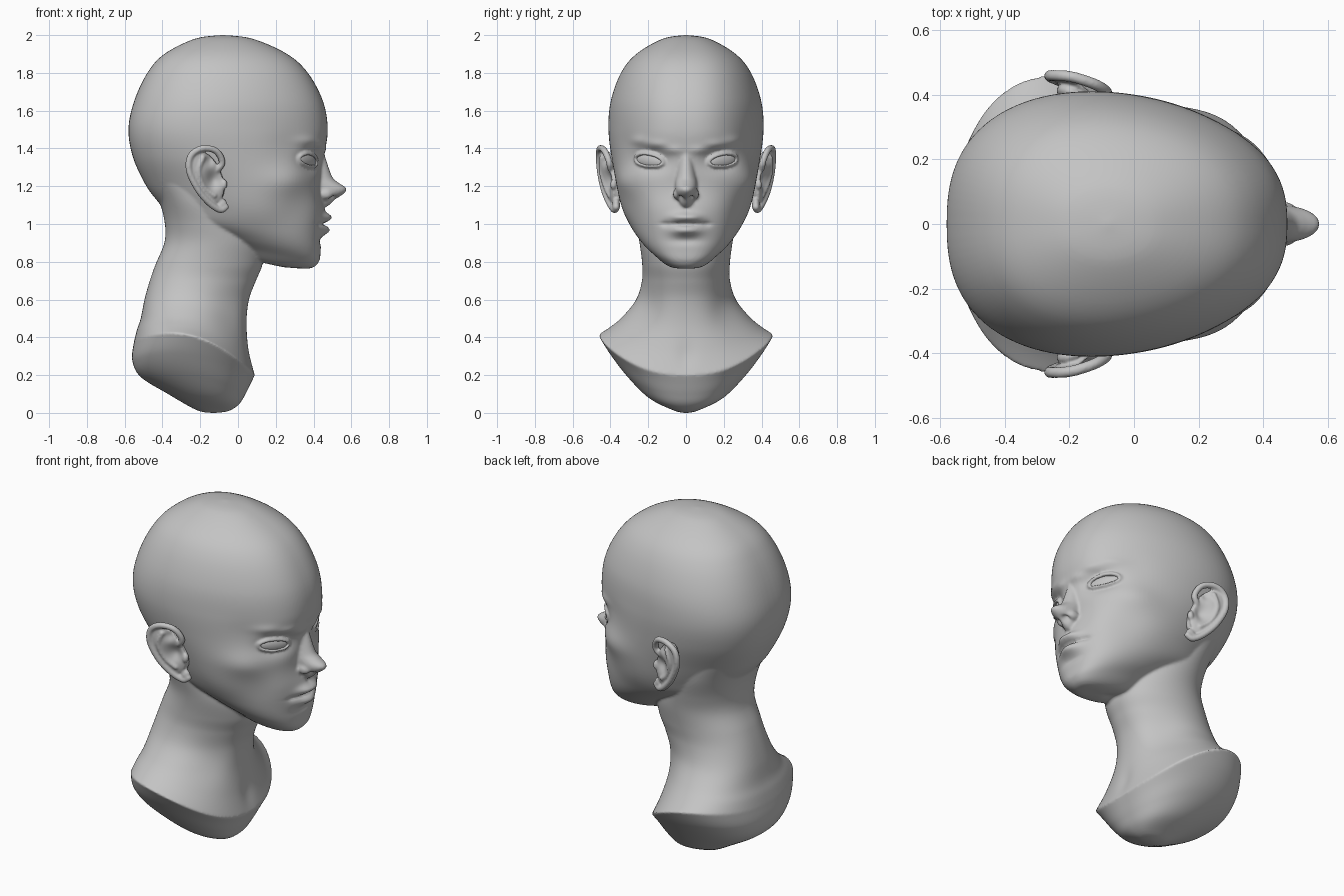
import bpy, bmesh, math
from mathutils import Vector, Matrix

cube = bpy.data.objects.get("Cube")
if cube:
    bpy.data.objects.remove(cube)

clay = bpy.data.materials.new("grey clay")
clay.use_nodes = True
clay.diffuse_color = (0.55, 0.55, 0.55, 1)
clay.node_tree.nodes["Principled BSDF"].inputs["Base Color"].default_value = (0.55, 0.55, 0.55, 1)


def spline(keys, steps):
    """Smooth curve through tuples of any length."""
    out = []
    last = len(keys) - 1
    for i in range(last):
        a, b, c, d = (keys[max(0, min(last, i + j))] for j in (-1, 0, 1, 2))
        for s in range(steps):
            t = s / steps
            out.append([q + t * (r - p) / 2 + t * t * (p - 2.5 * q + 2 * r - e / 2)
                        + t ** 3 * (1.5 * (q - r) + (e - p) / 2)
                        for p, q, r, e in zip(a, b, c, d)])
    return out + [list(keys[-1])]


def loft(bm, rings, n=112, power=0.9):
    """Skin rings of: z front, z side, z back, x front, x back, half width, front fullness."""
    rows = []
    for zf, zs, zb, xf, xb, w, k in rings:
        row = []
        for i in range(n):
            a = math.tau * i / n
            c, s = math.cos(a), math.sin(a)
            y = math.copysign(abs(s) ** power, s) * w * (1 + k * c)
            z = zs + (zf - zb) / 2 * c + ((zf + zb) / 2 - zs) * c * c
            row.append(bm.verts.new(((xf + xb) / 2 + (xf - xb) / 2 * c, y, z)))
        rows.append(row)
    for lo, hi in zip(rows, rows[1:]):
        for i in range(n):
            j = (i + 1) % n
            bm.faces.new((lo[i], lo[j], hi[j], hi[i]))
    bm.faces.new(rows[0])
    bm.faces.new(rows[-1])


def blob(bm, centre, axes, side=1, detail=3):
    """Ellipsoid from a centre and three half-axis vectors, mirrored by side."""
    m = Matrix([Vector(a) for a in axes]).transposed().to_4x4()
    m.translation = Vector(centre)
    m = Matrix.Diagonal((1, side, 1, 1)) @ m
    bmesh.ops.create_icosphere(bm, subdivisions=detail, radius=1, matrix=m)


def ball(bm, centre, radii, side=1, detail=2):
    blob(bm, centre, Matrix.Diagonal(radii), side, detail)


def bead(bm, path, radius, side, steps=12):
    """A roll of clay along a path."""
    for p in spline(path, steps):
        ball(bm, p, (radius,) * 3, side)


def brush(verts, strokes):
    """Soft push strokes: centre, radii, push; those off the middle are mirrored."""
    full = []
    for c, r, p in strokes:
        full.append((c, r, p))
        if c[1]:
            full.append(((c[0], -c[1], c[2]), r, (p[0], -p[1], p[2])))
    for v in verts:
        x, y, z = v.co
        move = Vector()
        for c, r, p in full:
            dz = ((z - c[2]) / r[2]) ** 2
            if dz < 6:
                d = dz + ((x - c[0]) / r[0]) ** 2 + ((y - c[1]) / r[1]) ** 2
                if d < 6:
                    move += Vector(p) * math.exp(-d)
        v.co += move


def finish(name, bm, voxel=0, strokes=(), smooth=4):
    """Fuse the clay, sculpt the fine strokes and add it to the scene."""
    bmesh.ops.recalc_face_normals(bm, faces=bm.faces)
    mesh = bpy.data.meshes.new(name)
    bm.to_mesh(mesh)
    bm.free()
    ob = bpy.data.objects.new(name, mesh)
    bpy.context.collection.objects.link(ob)
    if voxel:
        mod = ob.modifiers.new("fuse", 'REMESH')
        mod.mode = 'VOXEL'
        mod.voxel_size = voxel
        soft = ob.modifiers.new("soften", 'SMOOTH')
        soft.factor = 0.5
        soft.iterations = smooth
        graph = bpy.context.evaluated_depsgraph_get()
        mesh = bpy.data.meshes.new_from_object(ob.evaluated_get(graph))
        ob.modifiers.clear()
        ob.data = mesh
        brush(mesh.vertices, strokes)
    mesh.materials.clear()
    mesh.materials.append(clay)
    mesh.shade_smooth()


def level(z, *rest):
    return (z, z, z) + rest


# Skull and jaw, from crown to under the chin
skin = bmesh.new()
skull = [level(2, -.07, -.09, .01, 0), level(1.98, .08, -.23, .125, -.04),
         level(1.9, .26, -.39, .262, -.08), level(1.8, .37, -.48, .342, -.1),
         level(1.65, .45, -.55, .395, -.12), level(1.5, .475, -.58, .407, -.12),
         level(1.35, .455, -.555, .393, -.05), level(1.2, .435, -.485, .365, .08),
         (1.07, 1.08, 1.1, .445, -.41, .335, .1), (.95, .99, 1.02, .44, -.36, .292, .07),
         (.86, .91, .96, .437, -.2, .235, .03), (.8, .85, .9, .428, -.08, .175, -.03),
         (.765, .79, .83, .38, 0, .1, 0), (.77, .775, .79, .26, .18, .02, 0)]
loft(skin, spline(skull, 8), power=.8)
brush(skin.verts, [
    ((.42, .185, 1.34), (.14, .1, .06), (-.053, 0, 0)),     # eye sockets
    ((.3, .28, 1.07), (.15, .12, .1), (-.012, -.014, 0)),   # cheek hollows
    ((.25, .31, 1.23), (.13, .1, .07), (.008, .014, 0)),    # cheekbones
    ((.3, .34, 1.42), (.12, .1, .08), (0, -.008, 0)),       # temples
    ((.45, 0, 1.03), (.15, .1, .09), (.02, 0, 0)),          # muzzle
])

# Neck and cut shoulders, with a crisp rim above the rounded base
rim = (.2, .405, .38, .09, -.55, .46, -.06)
neck = [level(1.25, -.05, -.49, .3, 0), level(1.12, 0, -.418, .29, 0),
        level(1, .08, -.387, .265, 0), level(.9, .13, -.39, .246, 0),
        level(.79, .13, -.435, .232, -.05), level(.7, .095, -.467, .232, -.1),
        level(.6, .058, -.495, .262, -.14), (.47, .51, .5, .045, -.515, .33, -.14),
        (.33, .45, .44, .06, -.535, .395, -.1), rim]
base = [rim, (.16, .31, .28, .07, -.56, .4, -.06), (.1, .2, .19, .04, -.515, .315, -.03),
        (.045, .085, .1, .005, -.37, .2, 0), (.01, .015, .015, -.05, -.22, .07, 0),
        level(0, -.12, -.14, .01, 0)]
loft(skin, spline(neck, 8) + spline(base, 8)[1:], power=.87)

# Nose
nose = [level(1.4, .45, .33, .03, 0), level(1.34, .467, .33, .04, 0),
        level(1.25, .499, .33, .055, 0), level(1.22, .53, .33, .058, 0),
        level(1.19, .573, .33, .058, 0), level(1.165, .565, .34, .056, 0),
        level(1.13, .517, .36, .045, 0), level(1.09, .475, .38, .025, 0)]
loft(skin, spline(nose, 6), 48, 1)

eye = Vector((.358, .187, 1.335))
along = Vector((-.54, .84, .1))
out = Vector((.84, .54, 0))
up = Vector((0, 0, 1))
for side in (1, -1):
    ball(skin, (.462, .043, 1.158), (.042, .027, .03), side)    # nostril wing
    for rise, radius in ((.036, .011), (-.028, .009)):          # eyelids
        lid = []
        for i in range(7):
            a = math.pi * i / 6
            lid.append(eye - along * .09 * math.cos(a) + up * rise * math.sin(a)
                       + out * (.01 + .02 * math.sin(a)))
        bead(skin, lid, radius, side, 8)

finish("head_and_neck", skin, .008, [
    ((.46, .035, 1.035), (.14, .05, .023), (.026, 0, 0)),       # upper lip
    ((.46, 0, .965), (.14, .075, .025), (.032, 0, 0)),          # lower lip
    ((.47, 0, 1.0), (.14, .09, .008), (-.02, 0, 0)),            # mouth line
    ((.43, .11, 1.0), (.1, .025, .015), (-.008, 0, 0)),         # mouth corners
    ((.44, 0, .913), (.14, .08, .022), (-.01, 0, 0)),           # above the chin
    ((.46, 0, 1.085), (.05, .014, .022), (-.006, 0, 0)),        # philtrum
    ((.5, .026, 1.132), (.026, .015, .016), (-.008, 0, .02)),   # nostrils
    ((.45, .07, 1.39), (.08, .05, .024), (.01, 0, 0)),          # inner brows
    ((.42, .16, 1.42), (.08, .06, .024), (.011, 0, 0)),         # brows
    ((.36, .25, 1.44), (.08, .06, .025), (.007, .004, 0)),      # outer brows
    ((-.04, .22, .52), (.13, .12, .12), (0, -.022, 0)),         # neck hollows
    ((.06, 0, .3), (.08, .05, .08), (-.008, 0, 0)),             # throat notch
])

# Eyeballs and ears
back = Vector((-.94, .33, 0))
face = Vector((.33, .94, -.1))
tall = Vector((-.27, .18, .945))
helix = [(-.14, .405, 1.26), (-.085, .405, 1.32), (-.115, .43, 1.385), (-.19, .455, 1.4),
         (-.25, .46, 1.36), (-.258, .455, 1.28), (-.21, .434, 1.18), (-.15, .405, 1.11),
         (-.095, .38, 1.075), (-.065, .37, 1.09)]
fold = [(-.185, .448, 1.35), (-.208, .448, 1.28), (-.18, .43, 1.2), (-.125, .405, 1.15)]
for side, label in ((1, "left"), (-1, "right")):
    bm = bmesh.new()
    blob(bm, eye, (out * .031, along * .094, up * .044), side, 4)
    finish(label + "_eyeball", bm)

    bm = bmesh.new()
    blob(bm, (-.165, .42, 1.25), (back * .088, face * .018, tall * .15), side)
    blob(bm, (-.155, .385, 1.25), (back * .08, face * .042, tall * .14), side)
    bead(bm, helix, .018, side)
    bead(bm, fold, .014, side)
    ball(bm, (-.078, .385, 1.21), (.022, .02, .03), side)       # tragus
    ball(bm, (-.09, .37, 1.1), (.035, .022, .04), side)         # lobe
    finish(label + "_ear", bm, .006, [
        ((-.135, .41, 1.235), (.04, .06, .05), (0, -.035, 0)),  # bowl
        ((-.15, .43, 1.34), (.025, .05, .03), (0, -.015, 0)),   # upper hollow
    ], 5)
